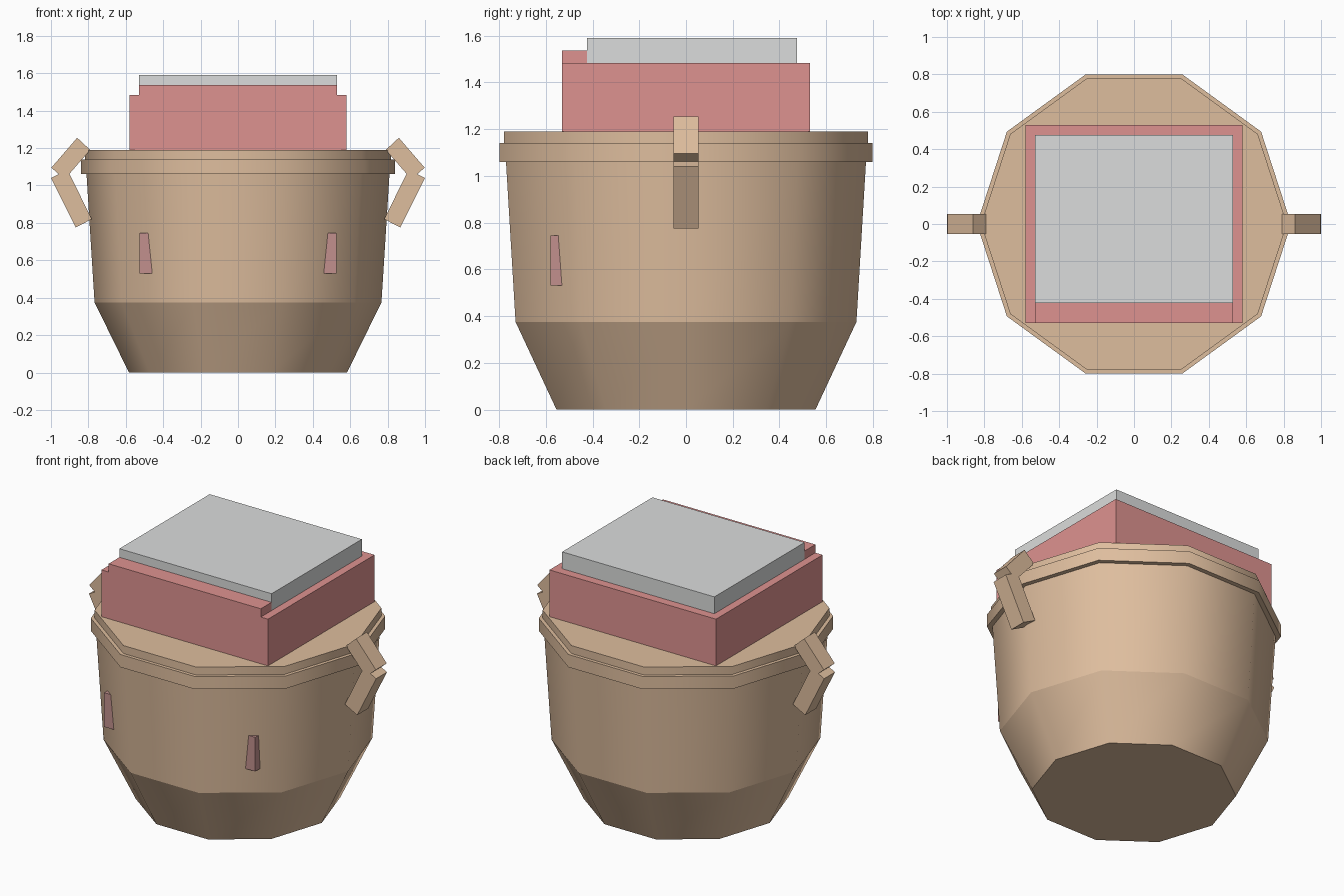
import bpy, bmesh, math

if "Cube" in bpy.data.objects:
    bpy.data.objects.remove(bpy.data.objects["Cube"])


def material(name, rgb):
    m = bpy.data.materials.new(name)
    m.diffuse_color = (*rgb, 1)
    m.use_nodes = True
    m.node_tree.nodes["Principled BSDF"].inputs["Base Color"].default_value = m.diffuse_color
    return m


TAN = material("tan", (0.73, 0.51, 0.34))
RED = material("dusty red", (0.73, 0.29, 0.28))
GREY = material("pale grey", (0.71, 0.72, 0.715))
MAUVE = material("mauve", (0.54, 0.28, 0.27))


def finish(bm, name, mat):
    bmesh.ops.recalc_face_normals(bm, faces=bm.faces)
    me = bpy.data.meshes.new(name)
    bm.to_mesh(me)
    bm.free()
    me.materials.append(mat)
    ob = bpy.data.objects.new(name, me)
    bpy.context.collection.objects.link(ob)
    return ob


def box(name, mat, x, y, z):
    bm = bmesh.new()
    bmesh.ops.create_cube(bm, size=1)
    for v in bm.verts:
        v.co = [r[0] if c < 0 else r[1] for c, r in zip(v.co, (x, y, z))]
    return finish(bm, name, mat)


def turned(name, mat, profile, sides=10):
    """Stack of rings (radius, z), smooth around, sharp at each ring."""
    bm = bmesh.new()
    rings = [[bm.verts.new((r * math.cos(math.tau * i / sides),
                            r * math.sin(math.tau * i / sides), z))
              for i in range(sides)] for r, z in profile]
    for a, b in zip(rings, rings[1:]):
        for i in range(sides):
            j = (i + 1) % sides
            bm.faces.new((a[i], a[j], b[j], b[i])).smooth = True
    bm.faces.new(rings[0])
    bm.faces.new(rings[-1])
    for e in bm.edges:
        if abs(e.verts[0].co.z - e.verts[1].co.z) < 1e-5:
            e.smooth = False
    return finish(bm, name, mat)


def bar(name, mat, outline, half):
    """Flat xz outline extruded along y."""
    bm = bmesh.new()
    f = bm.faces.new([bm.verts.new((x, -half, z)) for x, z in outline])
    ext = bmesh.ops.extrude_face_region(bm, geom=[f])["geom"]
    for v in ext:
        if isinstance(v, bmesh.types.BMVert):
            v.co.y = half
    return finish(bm, name, mat)


# Ten-sided pot with a rim and a lid
turned("pot_body", TAN, [(0.583, 0), (0.767, 0.375), (0.81, 1.06),
                         (0.84, 1.06), (0.84, 1.14), (0.818, 1.14),
                         (0.818, 1.19)])

# Bent handles on both sides
upper = [(0.86, 1.255), (0.79, 1.19), (0.927, 1.033), (0.998, 1.095)]
lower = [(1.0, 1.04), (0.868, 0.775), (0.782, 0.82), (0.912, 1.085)]
for side, s in (("right", 1), ("left", -1)):
    for part, pts in (("upper", upper), ("lower", lower)):
        bar(f"{side}_handle_{part}", TAN, [(s * x, z) for x, z in pts], 0.054)

# Block on the lid, with front strip and grey slab
box("top_block", RED, (-0.58, 0.58), (-0.53, 0.53), (1.185, 1.484))
box("front_strip", RED, (-0.53, 0.53), (-0.53, -0.423), (1.484, 1.536))
box("top_slab", GREY, (-0.53, 0.53), (-0.423, 0.475), (1.484, 1.59))

# Inner block whose front corners poke through the wall
box("inner_block", MAUVE, (-0.526, 0.526), (-0.58, 0.47), (0.53, 0.745))
